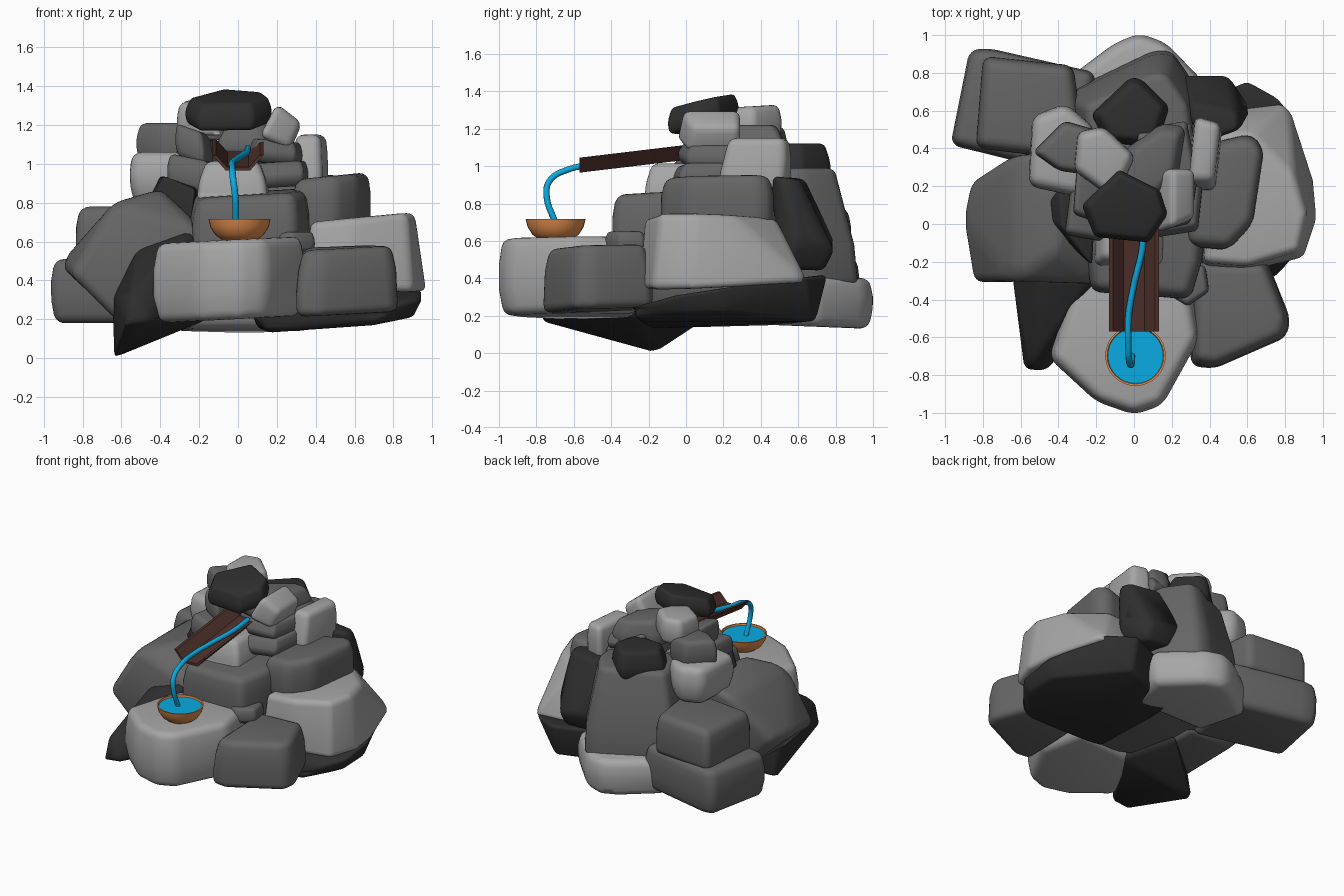
import bpy
import bmesh
from math import tau
from mathutils import Vector, Matrix

cube = bpy.data.objects.get("Cube")
if cube:
    bpy.data.objects.remove(cube, do_unlink=True)


def material(name, color):
    mat = bpy.data.materials.new(name)
    mat.use_nodes = True
    mat.diffuse_color = (*color, 1)
    shader = mat.node_tree.nodes["Principled BSDF"]
    shader.inputs["Base Color"].default_value = (*color, 1)
    shader.inputs["Roughness"].default_value = 0.7
    return mat


light = material("light_stone", (.38, .38, .38))
mid = material("mid_stone", (.13, .13, .13))
dark = material("dark_stone", (.028, .028, .028))
wood = material("dark_wood", (.08, .031, .024))
copper = material("copper", (.8, .28, .075))
blue = material("water_blue", (.003, .41, .76))


def finish(name, bm, mat, smooth=True):
    bmesh.ops.recalc_face_normals(bm, faces=bm.faces)
    mesh = bpy.data.meshes.new(name)
    bm.to_mesh(mesh)
    bm.free()
    mesh.materials.append(mat)
    for face in mesh.polygons:
        face.use_smooth = smooth
    obj = bpy.data.objects.new(name, mesh)
    bpy.context.collection.objects.link(obj)
    return obj


def boulder(name, mat, points, bevel=.05):
    """Rounded convex stone around the given points."""
    bm = bmesh.new()
    for point in points:
        bm.verts.new(point)
    bmesh.ops.convex_hull(bm, input=bm.verts)
    bmesh.ops.delete(bm, geom=[v for v in bm.verts if not v.link_faces], context="VERTS")
    bmesh.ops.dissolve_limit(bm, angle_limit=.1, verts=bm.verts, edges=bm.edges)
    obj = finish(name, bm, mat)
    mod = obj.modifiers.new("rounding", "BEVEL")
    mod.width = bevel
    mod.segments = 4
    mod.angle_limit = .25


def rock(name, mat, foot, low, high, base=.9, top=.87, tilt=(0, 0), lean=(0, 0), bevel=.05):
    """Stone with a plan outline, narrowed below and above its waist."""
    center = sum((Vector(p) for p in foot), Vector((0, 0))) / len(foot)
    points = []
    for level, scale in ((0, base), (.35, 1), (.65, (1 + top) / 2 + .03), (1, top)):
        for p in foot:
            d = (Vector(p) - center) * scale
            q = center + d + Vector(lean) * level
            points.append((q.x, q.y, low + (high - low) * level + d.dot(Vector(tilt))))
    boulder(name, mat, points, bevel)


# Hidden core
rock("core_rock", mid, [(-.45, -.2), (-.4, .4), (0, .6), (.45, .4), (.45, -.2), (0, -.4)], .22, .8, top=.7)

# Base ring of stones
rock("front_ledge", light, [(-.45, -.71), (-.2, -.94), (0, -1.01), (.15, -.96), (.35, -.6),
                            (.28, -.22), (-.3, -.25)], .2, .61, base=.92, top=.94, tilt=(.05, 0))
rock("front_side_block", mid, [(.3, -.75), (.42, -.77), (.81, -.6), (.83, -.5), (.7, -.18), (.3, -.18)],
     .23, .57, base=1, top=.87, tilt=(.04, .03))
boulder("side_base_slab", dark, [
    (.05, -.2, .26), (.75, -.3, .24), (.95, -.05, .31), (.95, .2, .35), (.78, .66, .41), (.6, .76, .42),
    (.1, .55, .4), (.15, -.2, .13), (.7, -.25, .17), (.9, -.05, .21), (.9, .2, .22), (.6, .7, .17),
    (.1, .5, .15)], .03)
boulder("side_ledge", light, [
    (.35, -.24, .35), (.6, -.25, .34), (.9, -.18, .34), (.97, .03, .34), (.95, .25, .35), (.82, .65, .38),
    (.4, .6, .38), (.37, -.2, .7), (.6, -.22, .72), (.87, -.14, .75), (.91, .05, .75), (.85, .25, .74),
    (.62, .48, .72), (.4, .48, .71)], .04)
rock("back_base_stone", light, [(-.38, .75), (-.1, .96), (.03, 1.01), (.17, .96), (.42, .7), (.35, .35),
                                (-.3, .35)], .14, .41, top=.93, tilt=(0, -.04))
rock("corner_base_stone", mid, [(-.97, .42), (-.87, .92), (-.77, .93), (-.2, .8), (-.28, .25)],
     .18, .51, base=.94, top=.95)
rock("corner_upper_stone", mid, [(-.84, .4), (-.8, .89), (-.32, .84), (-.25, .33)], .48, .78, base=1, top=.92)
boulder("tilted_side_boulder", mid, [
    (-.86, -.31, .43), (-.92, .05, .48), (-.87, .22, .48), (-.62, -.3, .19), (-.62, .3, .2),
    (-.64, -.3, .8), (-.64, .37, .8), (-.4, -.14, .87), (-.42, .38, .86), (-.18, -.32, .66),
    (-.2, .3, .7), (-.25, -.3, .2), (-.25, .3, .2)])
boulder("leaning_dark_wedge", dark, [
    (-.64, -.15, 0), (-.65, -.22, .32), (-.58, -.77, .17), (-.45, -.78, .19), (-.55, -.76, .34),
    (-.52, -.3, .56), (-.22, -.3, .67), (-.15, -.3, .2), (-.25, .14, .19), (-.3, 0, .6)], .03)
rock("small_pebble", mid, [(.18, -.38), (.28, -.44), (.4, -.36), (.38, -.22), (.2, -.2)], .54, .65, bevel=.04)

# Middle layer
rock("center_block", mid, [(-.23, -.36), (.3, -.4), (.36, -.2), (.4, .2), (-.3, .2)], .5, .85,
     base=1, top=.92, tilt=(.06, .04))
rock("side_middle_block", mid, [(.28, -.12), (.5, -.14), (.63, 0), (.69, .4), (.62, .48), (.28, .4)],
     .66, .94, base=1, top=.92, tilt=(.1, 0))
boulder("back_dark_stone", dark, [
    (.29, .55, .94), (.42, .45, .95), (.56, .5, .94), (.54, .6, .93), (.31, .64, .93), (.23, .79, .6),
    (.5, .79, .55), (.62, .61, .6), (.5, .73, .44), (.3, .74, .45), (.55, .5, .45), (.3, .5, .45)], .03)
rock("back_tall_slab", mid, [(-.36, .7), (.1, .92), (.2, .92), (.35, .7), (.4, .3), (-.3, .3)],
     .36, .99, base=1, top=.76, lean=(0, -.06))
boulder("dark_side_chip", dark, [
    (-.5, .05, .74), (-.4, .2, .94), (-.38, -.02, .94), (-.2, .1, .88), (-.22, -.22, .87),
    (-.25, .1, .65), (-.25, -.2, .65)], .02)

# Upper layer
rock("back_dark_block", dark, [(-.23, .58), (-.02, .78), (.04, .77), (.19, .62), (.12, .4), (-.15, .43)],
     .92, 1.12, top=.8, bevel=.04)
rock("side_light_block", light, [(.28, .18), (.43, .17), (.47, .52), (.32, .56)], .87, 1.15, base=1,
     top=.85, lean=(0, .03), bevel=.04)
rock("center_light_block", light, [(-.21, -.22), (.15, -.22), (.16, .1), (-.2, .1)], .8, 1.015, base=1, top=.75)
rock("left_light_block", light, [(-.56, .2), (-.54, .57), (-.36, .64), (-.2, .5), (-.28, .14)], .78, 1.06,
     base=.8, top=.93)
rock("left_mid_block", mid, [(-.54, .38), (-.37, .55), (-.2, .5), (-.18, .25), (-.4, .28)], 1.02, 1.21, bevel=.03)
rock("left_lower_stone", mid, [(-.37, -.06), (-.14, -.1), (-.1, .25), (-.33, .25)], .86, 1.03,
     tilt=(-.2, 0), bevel=.04)
rock("left_upper_stone", mid, [(-.32, .05), (-.17, 0), (-.12, .25), (-.3, .3)], 1.01, 1.18,
     tilt=(-.35, 0), lean=(-.01, 0), bevel=.03)
rock("right_lower_stone", mid, [(.08, -.08), (.34, -.04), (.37, .25), (.3, .55), (0, .5)], .88, 1.01,
     tilt=(.06, 0), bevel=.04)
rock("right_upper_stone", mid, [(.09, -.05), (.3, 0), (.34, .25), (.28, .55), (0, .5)], 1, 1.12,
     tilt=(-.1, 0), bevel=.04)

# Summit stones
rock("summit_core", mid, [(-.12, .16), (.12, .12), (.24, .25), (.28, .52), (.15, .54), (-.05, .4)],
     1.03, 1.22, top=.75, bevel=.04)
rock("summit_left_stone", light, [(-.32, .28), (-.3, .49), (-.16, .52), (.01, .36), (-.1, .12)], 1.13, 1.32,
     tilt=(0, .06))
boulder("summit_right_stone", light, [
    (x, y, z) for x, z in ((.11, 1.14), (.2, 1.31), (.33, 1.21), (.27, 1.07))
    for y in (-.3 + x * .4 + .2, .29)], .04)
rock("cap_stone", dark, [(-.28, .1), (-.21, -.07), (.08, -.1), (.18, .05), (.14, .18), (-.08, .29)],
     1.205, 1.345, base=.92, top=.87, tilt=(.04, .24), bevel=.02)

# Wooden channel: an open trough section swept along its length
section = [(-.132, .08), (-.062, 0), (.062, 0), (.132, .08), (.112, .08), (.055, .018), (-.055, .018),
           (-.112, .08)]
bm = bmesh.new()
front = [bm.verts.new((x, -.57, z + .965)) for x, z in section]
rear = [bm.verts.new((x, .1, z + 1.045)) for x, z in section]
for i in range(len(section)):
    j = (i + 1) % len(section)
    bm.faces.new((front[i], front[j], rear[j], rear[i]))
bm.faces.new(front)
bm.faces.new(rear[::-1])
finish("wooden_channel", bm, wood, smooth=False)

# Bowl turned from a profile
profile = [(0, .605), (.085, .605), (.125, .635), (.15, .675), (.16, .716), (.15, .716), (.14, .68),
           (.11, .64), (0, .62)]
bm = bmesh.new()
verts = [bm.verts.new((r, 0, z)) for r, z in profile]
edges = [bm.edges.new(pair) for pair in zip(verts, verts[1:])]
bmesh.ops.spin(bm, geom=verts + edges, axis=(0, 0, 1), cent=(0, 0, 0), angle=tau, steps=32)
bmesh.ops.remove_doubles(bm, verts=bm.verts, dist=.0005)
bmesh.ops.translate(bm, verts=bm.verts, vec=(.008, -.697, 0))
bowl = finish("bowl", bm, copper)
bpy.context.view_layer.objects.active = bowl
bowl.select_set(True)
bpy.ops.object.shade_smooth_by_angle(angle=.7)
bowl.select_set(False)

bm = bmesh.new()
bmesh.ops.create_circle(bm, cap_ends=True, segments=32, radius=.147,
                        matrix=Matrix.Translation((.008, -.697, .704)))
finish("bowl_water", bm, blue, smooth=False)

# Stream running down the channel and into the bowl
path = [(.05, .05, 1.08), (.045, -.12, 1.06), (0, -.32, 1.03), (-.03, -.5, 1.005), (-.03, -.62, .985),
        (-.025, -.73, .92), (-.015, -.745, .84), (-.01, -.7, .7)]
curve = bpy.data.curves.new("stream", "CURVE")
curve.dimensions = "3D"
curve.bevel_depth = .017
curve.bevel_resolution = 3
curve.use_fill_caps = True
spline = curve.splines.new("BEZIER")
spline.bezier_points.add(len(path) - 1)
for point, co in zip(spline.bezier_points, path):
    point.co = co
    point.handle_left_type = point.handle_right_type = "AUTO"
curve.materials.append(blue)
stream = bpy.data.objects.new("stream", curve)
bpy.context.collection.objects.link(stream)
